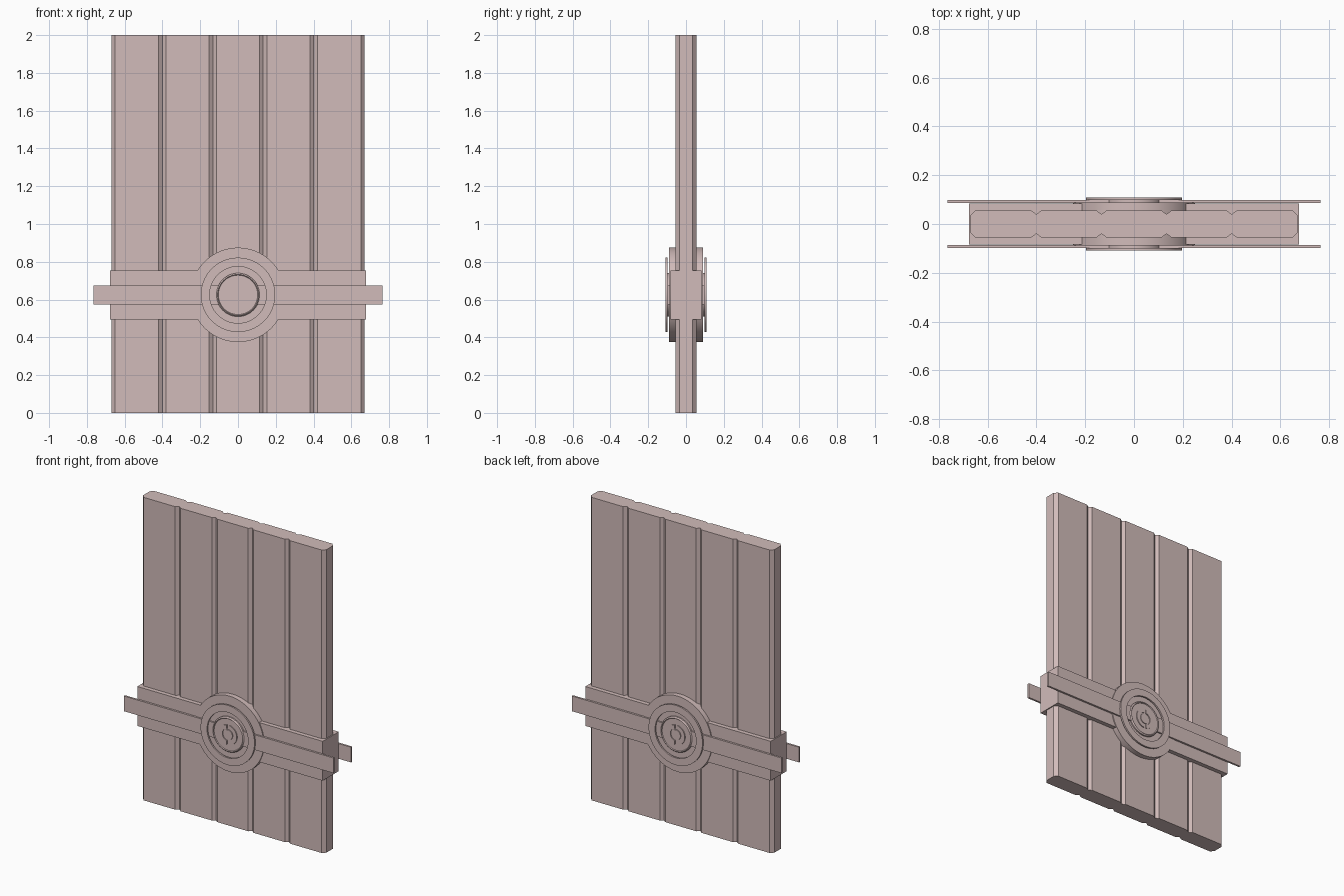
import bpy, bmesh, math

if "Cube" in bpy.data.objects:
    bpy.data.objects.remove(bpy.data.objects["Cube"])

mat = bpy.data.materials.new("dusty pink")
mat.diffuse_color = (0.64, 0.50, 0.49, 1)
mat.use_nodes = True
mat.node_tree.nodes["Principled BSDF"].inputs["Base Color"].default_value = mat.diffuse_color
CZ = 0.625  # height of the lock centre


def finish(name, bm, smooth=False):
    bmesh.ops.recalc_face_normals(bm, faces=bm.faces)
    me = bpy.data.meshes.new(name)
    bm.to_mesh(me)
    bm.free()
    me.materials.append(mat)
    ob = bpy.data.objects.new(name, me)
    bpy.context.collection.objects.link(ob)
    if smooth:
        bpy.ops.object.select_all(action='DESELECT')
        ob.select_set(True)
        bpy.context.view_layer.objects.active = ob
        bpy.ops.object.shade_smooth_by_angle(angle=math.radians(35))
    return ob


def box(name, x0, x1, y0, y1, z0, z1):
    bm = bmesh.new()
    bmesh.ops.create_cube(bm, size=1)
    for v in bm.verts:
        v.co = ((x0 + x1) / 2 + v.co.x * (x1 - x0),
                (y0 + y1) / 2 + v.co.y * (y1 - y0),
                (z0 + z1) / 2 + v.co.z * (z1 - z0))
    return finish(name, bm)


def extrude(name, pts, to3d, vec):
    bm = bmesh.new()
    f = bm.faces.new([bm.verts.new(to3d(a, b)) for a, b in pts])
    r = bmesh.ops.extrude_face_region(bm, geom=[f], use_keep_orig=True)
    bmesh.ops.translate(bm, vec=vec,
                        verts=[g for g in r["geom"] if isinstance(g, bmesh.types.BMVert)])
    return finish(name, bm)


def lathe(name, profile, side, closed=False, n=64):
    """Turn (radius, depth) points around the y axis; side is -1 front, 1 back."""
    bm = bmesh.new()
    rings = []
    for r, y in profile:
        rings.append([bm.verts.new((r * math.cos(2 * math.pi * i / n), side * y,
                                    CZ + r * math.sin(2 * math.pi * i / n))) for i in range(n)])
    pairs = list(zip(rings, rings[1:]))
    if closed:
        pairs.append((rings[-1], rings[0]))
    else:
        bm.faces.new(rings[-1])
        bm.faces.new(rings[0])
    for a, b in pairs:
        for i in range(n):
            j = (i + 1) % n
            bm.faces.new((a[i], a[j], b[j], b[i]))
    return finish(name, bm, True)


# Door slab: five planks divided by V grooves on both faces
W, T, B = 0.67, 0.055, 0.02
front = [(-W, -T + B), (-W + B, -T)]
for gx in (-0.40, -0.133, 0.133, 0.40):
    front += [(gx - B, -T), (gx, -T + 0.015), (gx + B, -T)]
front += [(W - B, -T), (W, -T + B)]
outline = front + [(x, -y) for x, y in reversed(front)]
extrude("plank_door", outline, lambda a, b: (a, b, 0), (0, 0, 2))

# Wide band wrapped around the door
box("wrap_band", -0.677, 0.677, -0.083, 0.083, 0.495, 0.755)

for side, tag in ((-1, "front"), (1, "back")):
    # Round backing plate
    lathe(tag + "_lock_plate", [(0.25, 0.04), (0.25, 0.089)], side)
    # Sliding bolts running under the ring
    for s, lr in ((-1, "left"), (1, "right")):
        x0, x1 = sorted((s * 0.10, s * 0.765))
        y0, y1 = sorted((side * 0.086, side * 0.099))
        box(f"{tag}_{lr}_bolt", x0, x1, y0, y1, 0.575, 0.675)
    # Flat guard ring
    lathe(tag + "_guard_ring",
          [(0.15, 0.098), (0.197, 0.098), (0.197, 0.109), (0.15, 0.109)], side, True)
    # Dial with a chamfered rim and shallow dish
    lathe(tag + "_dial", [(0.115, 0.08), (0.115, 0.098), (0.108, 0.105), (0.104, 0.100)], side)
    # Split ring on the dial
    for s, lr in ((-1, "left"), (1, "right")):
        arc = []
        for r, order in ((0.065, 1), (0.04, -1)):
            lim = math.acos(0.008 / r)
            arc += [(s * r * math.cos(lim * t / 12), CZ + r * math.sin(lim * t / 12))
                    for t in range(-12 * order, 13 * order, order)]
        extrude(f"{tag}_{lr}_half_ring", arc,
                lambda a, b: (a, side * 0.098, b), (0, side * 0.008, 0))
    # Centre button
    lathe(tag + "_button", [(0.033, 0.098), (0.033, 0.105)], side, n=32)
